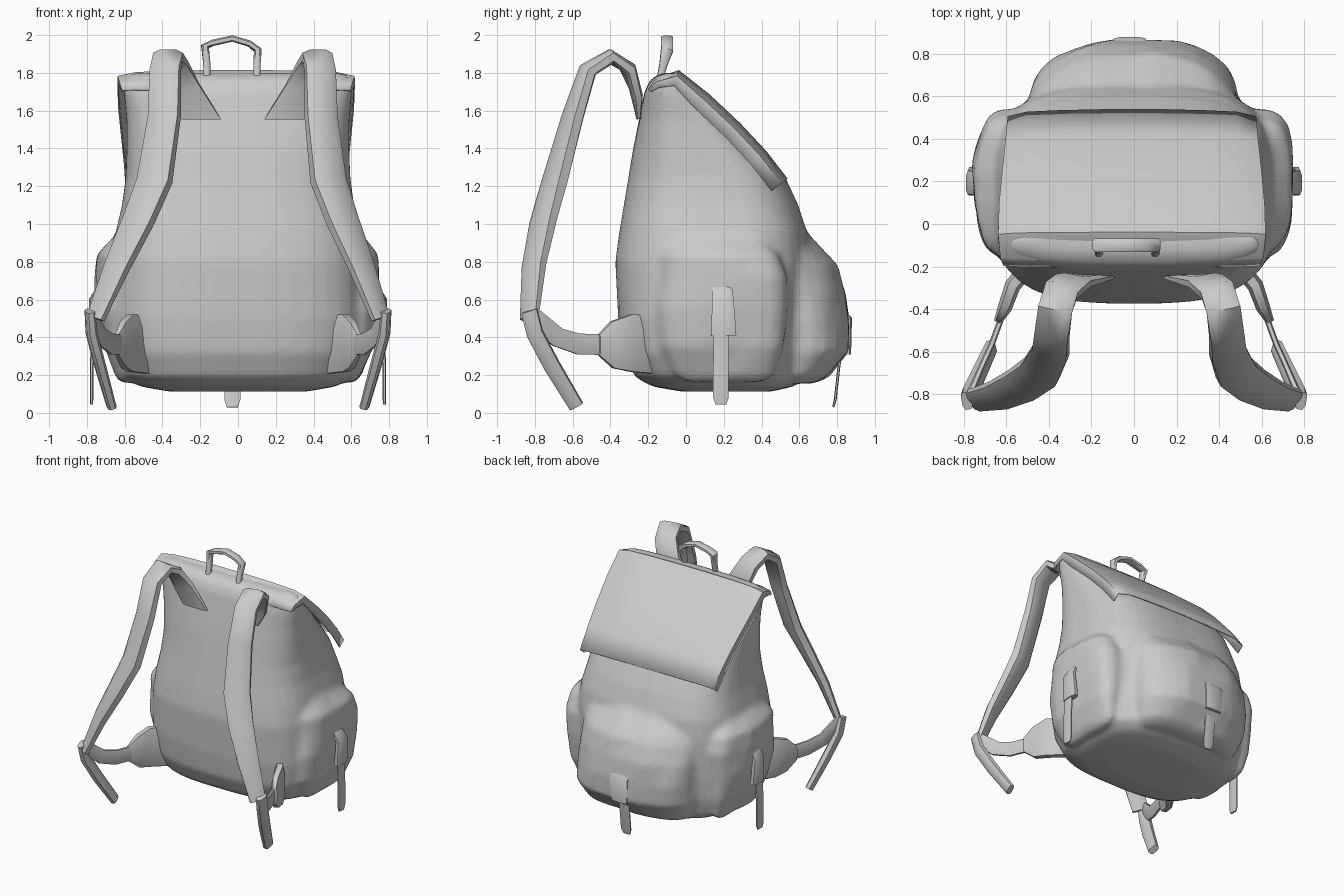
import bpy, bmesh, math
from mathutils import Vector, noise


def finish(name, bm, angle=40, thick=0):
    bmesh.ops.recalc_face_normals(bm, faces=bm.faces)
    me = bpy.data.meshes.new(name)
    bm.to_mesh(me)
    bm.free()
    ob = bpy.data.objects.new(name, me)
    bpy.context.collection.objects.link(ob)
    if thick:
        mod = ob.modifiers.new("thickness", 'SOLIDIFY')
        mod.thickness = thick
        mod.offset = 0
    bpy.ops.object.select_all(action='DESELECT')
    bpy.context.view_layer.objects.active = ob
    ob.select_set(True)
    bpy.ops.object.shade_smooth_by_angle(angle=math.radians(angle))
    return ob


def skin(bm, rings):
    # bridge closed rings and cap both ends
    n = len(rings[0])
    for a, b in zip(rings, rings[1:]):
        for i in range(n):
            j = (i + 1) % n
            bm.faces.new((a[i], a[j], b[j], b[i]))
    bm.faces.new(rings[0])
    bm.faces.new(rings[-1])


def rounded(i, n, e):
    a = 2 * math.pi * (i + 0.5) / n
    c, s = math.cos(a), math.sin(a)
    return (math.copysign(abs(c) ** (2 / e), c), math.copysign(abs(s) ** (2 / e), s))


def loft(bm, rows, e=3.2, n=28, cx=0, lump=0):
    # rows: height, front y, rear y, half width
    rings = []
    for z, y0, y1, hw in rows:
        ring = []
        for i in range(n):
            u, v = rounded(i, n, e)
            p = Vector((cx + u * hw, (y0 + y1) / 2 + v * (y1 - y0) / 2, z))
            k = lump * noise.noise(p * 5)
            ring.append(bm.verts.new(p + Vector((u, v, 0)) * k))
        rings.append(ring)
    skin(bm, rings)


def ribbon(name, rows, wide, wide_end=None, n=8, side=1, shift=0):
    # rows: x, y, z, half width, half thickness; wide = direction of the width
    wide, wide_end = Vector(wide), Vector(wide_end or wide)
    bm = bmesh.new()
    P = [Vector(r[:3]) for r in rows]
    rings = []
    for k, r in enumerate(rows):
        t = (P[min(k + 1, len(P) - 1)] - P[max(k - 1, 0)]).normalized()
        w = wide.lerp(wide_end, k / (len(P) - 1))
        if k:
            w = w - t * w.dot(t)
        w.normalize()
        d = t.cross(w)
        ring = []
        for i in range(n):
            u, v = rounded(i, n, 3)
            p = P[k] + w * u * r[3] + d * v * r[4]
            p.x = p.x * side + shift * min(1, max(0, p.z - 0.5))
            ring.append(bm.verts.new(p))
        rings.append(ring)
    skin(bm, rings)
    return finish(name, bm, 50)


# main bag, leaning in towards the top
bag = bmesh.new()
loft(bag, [
    (0.112, -0.02, 0.45, 0.36), (0.14, -0.18, 0.57, 0.52), (0.19, -0.27, 0.62, 0.61),
    (0.32, -0.335, 0.64, 0.66), (0.5, -0.36, 0.65, 0.68), (0.8, -0.375, 0.66, 0.67),
    (0.95, -0.355, 0.645, 0.65), (1.1, -0.33, 0.595, 0.615), (1.25, -0.305, 0.525, 0.595),
    (1.4, -0.28, 0.395, 0.59), (1.55, -0.25, 0.245, 0.59), (1.7, -0.22, 0.09, 0.605),
    (1.765, -0.19, 0.02, 0.605), (1.80, -0.13, -0.02, 0.56)], e=3.1, n=36)

# rear pocket, bulging out of the bag
loft(bag, [
    (0.155, 0.30, 0.68, 0.40), (0.19, 0.24, 0.755, 0.45), (0.33, 0.2, 0.865, 0.49),
    (0.48, 0.2, 0.865, 0.495), (0.64, 0.2, 0.845, 0.49), (0.78, 0.2, 0.795, 0.48),
    (0.87, 0.2, 0.715, 0.46), (0.95, 0.22, 0.64, 0.40)], e=2.5, lump=0.025)

# side pockets
for side in (1, -1):
    loft(bag, [
        (0.16, 0.0, 0.42, 0.02), (0.2, -0.06, 0.48, 0.05), (0.35, -0.13, 0.52, 0.12),
        (0.55, -0.15, 0.54, 0.153), (0.72, -0.15, 0.53, 0.158), (0.84, -0.14, 0.49, 0.15),
        (0.95, -0.05, 0.38, 0.05)], e=2.8, n=20, cx=side * 0.595, lump=0.025)

# blend bag and pockets into one soft cloth skin
body = finish("bag_body", bag, 60)
mod = body.modifiers.new("blend", 'REMESH')
mod.mode = 'VOXEL'
mod.voxel_size = 0.022
mod.use_smooth_shade = True
mod = body.modifiers.new("soften", 'SMOOTH')
mod.factor = 0.5
mod.iterations = 5

# top flap draped over the slope with hanging side edges
flap = [(-0.20, 1.71, 0.60), (-0.165, 1.765, 0.615), (-0.04, 1.808, 0.625), (0.12, 1.68, 0.62),
        (0.28, 1.53, 0.605), (0.42, 1.38, 0.59), (0.532, 1.235, 0.58)]
half = [(1.0, 0.10), (1.0, 0.035), (0.85, 0.01), (0.55, 0.0), (0.2, -0.004)]
cols = [(-u, d) for u, d in half] + half[::-1]
bm = bmesh.new()
grid = []
for k, (y, z, hw) in enumerate(flap):
    a, b = flap[max(k - 1, 0)], flap[min(k + 1, len(flap) - 1)]
    t = Vector((0, b[0] - a[0], b[1] - a[1])).normalized()
    inward = Vector((0, t.z, -t.y))
    scale = (0.2, 0.5, 0.8)[k] if k < 3 else 1
    grid.append([bm.verts.new(Vector((u * hw - 0.01, y, z)) + inward * d * scale) for u, d in cols])
for a, b in zip(grid, grid[1:]):
    for i in range(len(cols) - 1):
        bm.faces.new((a[i], a[i + 1], b[i + 1], b[i]))
finish("top_flap", bm, 50, 0.008)

# carry handle
ribbon("carry_handle", [
    (-0.165, -0.14, 1.76, 0.018, 0.02), (-0.165, -0.12, 1.85, 0.022, 0.02),
    (-0.175, -0.1, 1.94, 0.033, 0.022), (-0.13, -0.1, 1.96, 0.033, 0.018),
    (-0.03, -0.1, 1.982, 0.033, 0.018), (0.06, -0.1, 1.955, 0.033, 0.018),
    (0.105, -0.1, 1.92, 0.033, 0.022), (0.1, -0.12, 1.84, 0.022, 0.02),
    (0.1, -0.14, 1.76, 0.018, 0.02)], (0, 1, 0))

# rear buckle tab and hanging webbing
ribbon("rear_buckle_tab", [(-0.02, 0.82, 0.54, 0.08, 0.02), (-0.02, 0.86, 0.50, 0.08, 0.02),
                           (-0.02, 0.855, 0.31, 0.07, 0.02)], (1, 0, 0))
ribbon("rear_webbing", [(-0.03, 0.84, 0.4, 0.045, 0.008), (-0.03, 0.81, 0.25, 0.045, 0.008),
                        (-0.03, 0.79, 0.07, 0.045, 0.008), (-0.03, 0.78, 0.03, 0.03, 0.006)], (1, 0, 0))

for side, label in ((1, "right"), (-1, "left")):
    # side buckle tab and hanging webbing
    ribbon(label + "_buckle_tab", [
        (0.735, 0.19, 0.66, 0.055, 0.015), (0.77, 0.195, 0.6, 0.06, 0.02),
        (0.76, 0.2, 0.41, 0.07, 0.025)], (0, 1, 0), side=side)
    ribbon(label + "_side_webbing", [
        (0.765, 0.185, 0.45, 0.042, 0.01), (0.775, 0.185, 0.25, 0.043, 0.01),
        (0.775, 0.185, 0.08, 0.043, 0.01), (0.775, 0.185, 0.045, 0.03, 0.008)], (0, 1, 0), side=side)

    # padded shoulder strap
    ribbon(label + "_shoulder_strap", [
        (0.22, -0.25, 1.555, 0.11, 0.015), (0.31, -0.265, 1.7, 0.095, 0.03),
        (0.365, -0.31, 1.83, 0.085, 0.038), (0.395, -0.40, 1.885, 0.085, 0.04),
        (0.41, -0.52, 1.815, 0.085, 0.04), (0.415, -0.60, 1.57, 0.09, 0.045),
        (0.46, -0.695, 1.23, 0.10, 0.05), (0.54, -0.755, 1.02, 0.095, 0.045),
        (0.645, -0.805, 0.78, 0.08, 0.038), (0.755, -0.83, 0.5, 0.06, 0.025)],
        (1, 0, 0), (0.7, 0.65, 0), side=side, shift=0.025)

    # stitched wing patch, lower webbing and loose strap tail
    ribbon(label + "_wing_patch", [
        (0.48, -0.18, 0.36, 0.16, 0.04), (0.57, -0.29, 0.37, 0.16, 0.04),
        (0.605, -0.39, 0.36, 0.13, 0.035), (0.64, -0.46, 0.36, 0.06, 0.02)], (0, 0, 1), side=side)
    ribbon(label + "_lower_webbing", [
        (0.60, -0.38, 0.36, 0.058, 0.015), (0.67, -0.57, 0.365, 0.058, 0.015),
        (0.72, -0.68, 0.4, 0.055, 0.015), (0.78, -0.82, 0.52, 0.05, 0.018)], (0, 0, 1), side=side)
    ribbon(label + "_strap_tail", [
        (0.785, -0.83, 0.54, 0.045, 0.025), (0.775, -0.80, 0.42, 0.045, 0.03),
        (0.73, -0.71, 0.25, 0.045, 0.03), (0.67, -0.58, 0.035, 0.04, 0.025)],
        (0.2, 1, 0.3), side=side)
